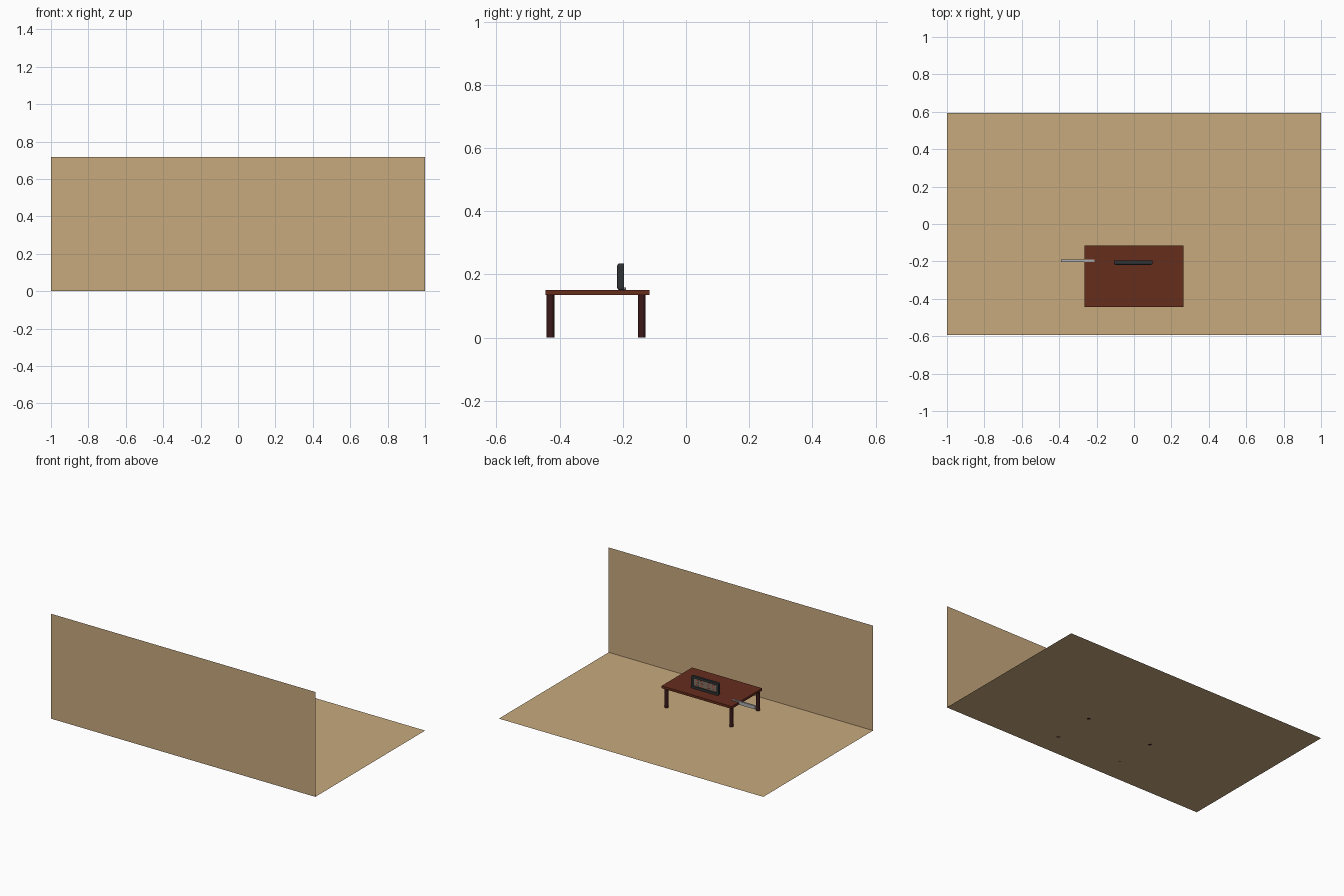
import bpy, bmesh

if "Cube" in bpy.data.objects:
    bpy.data.objects.remove(bpy.data.objects["Cube"])


def material(name, rgb):
    m = bpy.data.materials.new(name)
    m.diffuse_color = (*rgb, 1)
    m.use_nodes = True
    m.node_tree.nodes["Principled BSDF"].inputs["Base Color"].default_value = m.diffuse_color
    return m


SAND = material("sand", (0.58, 0.40, 0.21))
WOOD = material("red_wood", (0.133, 0.026, 0.012))
DARK = material("dark_wood", (0.045, 0.010, 0.010))
BLACK = material("black_plastic", (0.03, 0.033, 0.036))
PANEL = material("display_panel", (0.22, 0.17, 0.13))
RED = material("red_light", (0.55, 0.05, 0.03))
METAL = material("metal", (0.42, 0.42, 0.44))


def from_bmesh(name, bm, *mats):
    me = bpy.data.meshes.new(name)
    bm.normal_update()
    bm.to_mesh(me)
    bm.free()
    for m in mats:
        me.materials.append(m)
    ob = bpy.data.objects.new(name, me)
    bpy.context.collection.objects.link(ob)
    return ob


def box_bmesh(lo, hi):
    bm = bmesh.new()
    bmesh.ops.create_cube(bm, size=1)
    for v in bm.verts:
        v.co = [(a + b) / 2 + c * (b - a) for a, b, c in zip(lo, hi, v.co)]
    return bm


def box(name, lo, hi, mat):
    return from_bmesh(name, box_bmesh(lo, hi), mat)


# Backdrop: floor and wall as one folded sheet
bm = bmesh.new()
rows = [[bm.verts.new((x, y, z)) for x in (-1, 1)]
        for y, z in ((0.593, 0), (-0.593, 0), (-0.593, 0.717))]
for a, b in zip(rows, rows[1:]):
    bm.faces.new((a[0], b[0], b[1], a[1]))
from_bmesh("floor_and_wall", bm, SAND)

# Table
box("table_top", (-0.265, -0.444, 0.134), (0.265, -0.115, 0.15), WOOD)
for x in (-0.245, 0.245):
    for y in (-0.429, -0.140):
        bpy.ops.mesh.primitive_cylinder_add(vertices=16, radius=0.012, depth=0.134,
                                            location=(x, y, 0.067))
        leg = bpy.context.object
        leg.name = "table_leg"
        leg.data.materials.append(DARK)
        bpy.ops.object.shade_smooth_by_angle()

# Clock case: rounded shell with a recessed display on the +y side
bm = box_bmesh((-0.108, -0.218, 0.15), (0.1, -0.196, 0.235))
edges = [e for e in bm.edges if not all(v.co.y > -0.2 for v in e.verts)]
bmesh.ops.bevel(bm, geom=edges, offset=0.009, segments=3, profile=0.5, affect='EDGES')
bm.normal_update()
face = max((f for f in bm.faces if f.normal.y > 0.9), key=lambda f: f.calc_area())
bmesh.ops.inset_region(bm, faces=[face], thickness=0.016)
bmesh.ops.inset_region(bm, faces=[face], thickness=0.001, depth=-0.007)
face.material_index = 1
from_bmesh("clock_case", bm, BLACK, PANEL)

# Display segments: four blocks of bars and two separator dots
for i, cx in enumerate((-0.066, -0.030, 0.022, 0.058)):
    for j, z in enumerate((0.176, 0.1925, 0.209)):
        box("display_bar", (cx - 0.009, -0.204, z - 0.002),
            (cx + 0.009, -0.202, z + 0.002), RED)
for z in (0.185, 0.200):
    box("display_dot", (-0.006, -0.204, z - 0.002), (-0.002, -0.202, z + 0.002), RED)

# Metal bar: thin tongue on the table, thicker handle past the edge
bm = bmesh.new()
profile = [(-0.39, 0.135), (-0.266, 0.135), (-0.266, 0.149), (-0.21, 0.149),
           (-0.21, 0.152), (-0.25, 0.158), (-0.39, 0.158)]
cap = bm.faces.new([bm.verts.new((x, -0.202, z)) for x, z in profile])
ext = bmesh.ops.extrude_face_region(bm, geom=[cap])
bmesh.ops.translate(bm, vec=(0, 0.012, 0),
                    verts=[v for v in ext["geom"] if isinstance(v, bmesh.types.BMVert)])
bmesh.ops.recalc_face_normals(bm, faces=bm.faces[:])
from_bmesh("metal_bar", bm, METAL)
